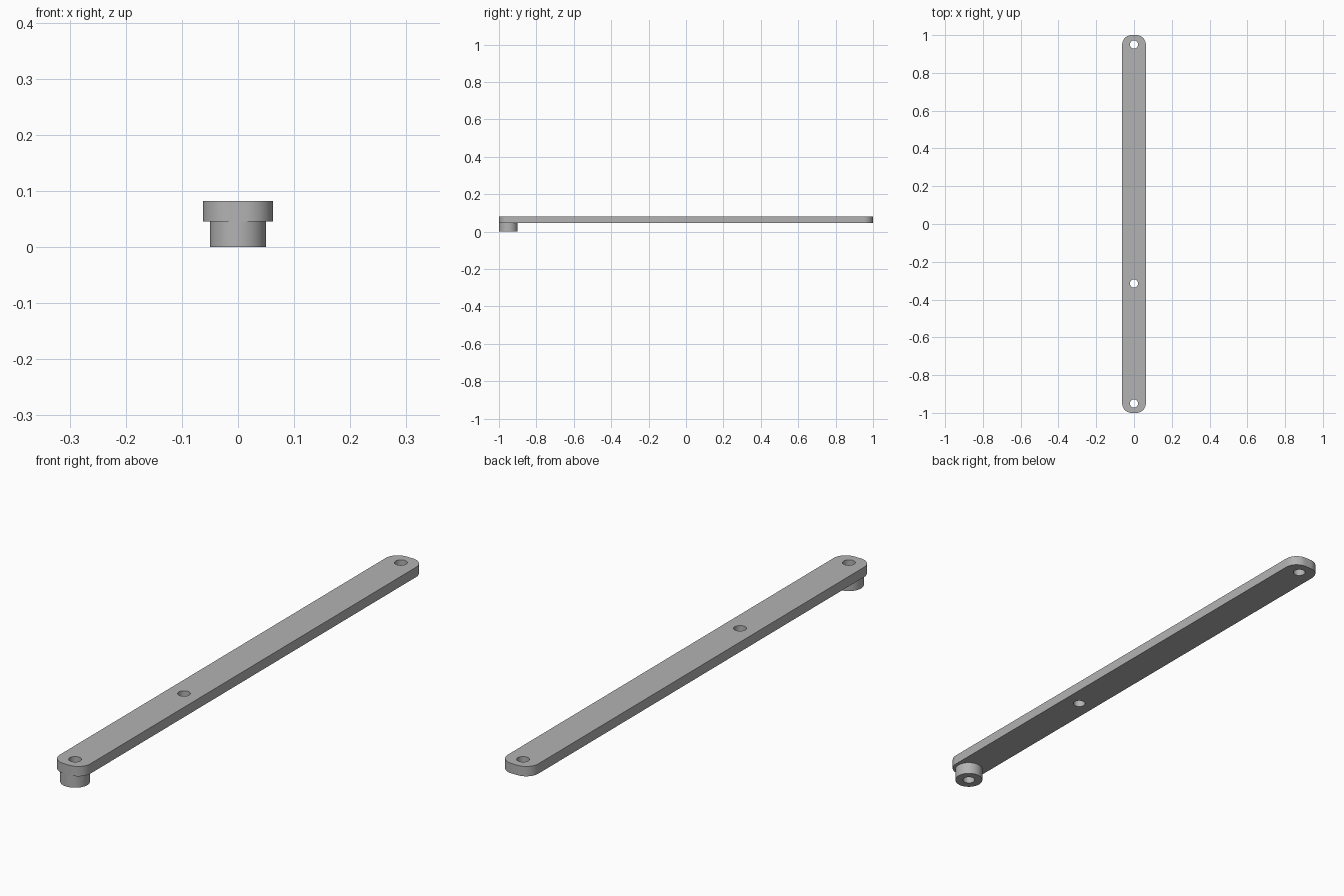
import bpy
import bmesh
from math import cos, sin, pi, radians

cube = bpy.data.objects.get("Cube")
if cube:
    bpy.data.objects.remove(cube, do_unlink=True)

HALF_WIDTH, HALF_LENGTH, CORNER = 0.0625, 1.0, 0.05
BAR_BOTTOM, BAR_TOP = 0.0455, 0.082
HOLE_RADIUS = 0.0215
END = HALF_LENGTH - CORNER
HOLES = (-END, -0.315, END)

grey = bpy.data.materials.new("plain grey")
grey.use_nodes = True
colour = (0.45, 0.45, 0.45, 1)
grey.diffuse_color = colour
grey.node_tree.nodes["Principled BSDF"].inputs["Base Color"].default_value = colour


def prism(name, outline, bottom, top):
    """Extrude a closed outline of (x, y) points between two heights."""
    bm = bmesh.new()
    base = bm.faces.new([bm.verts.new((x, y, bottom)) for x, y in outline])
    side = bmesh.ops.extrude_face_region(bm, geom=[base], use_keep_orig=True)
    verts = [v for v in side["geom"] if isinstance(v, bmesh.types.BMVert)]
    bmesh.ops.translate(bm, verts=verts, vec=(0, 0, top - bottom))
    bmesh.ops.recalc_face_normals(bm, faces=bm.faces)
    mesh = bpy.data.meshes.new(name)
    bm.to_mesh(mesh)
    bm.free()
    mesh.materials.append(grey)
    obj = bpy.data.objects.new(name, mesh)
    bpy.context.collection.objects.link(obj)
    return obj


def circle(y, radius, count=48):
    return [(radius * cos(2 * pi * i / count), y + radius * sin(2 * pi * i / count))
            for i in range(count)]


def rounded_bar(steps=12):
    """Long rectangle with four rounded corners."""
    points = []
    cx = HALF_WIDTH - CORNER
    for quarter, (sx, sy) in enumerate(((1, 1), (-1, 1), (-1, -1), (1, -1))):
        for i in range(steps + 1):
            a = (quarter + i / steps) * pi / 2
            points.append((sx * cx + CORNER * cos(a), sy * END + CORNER * sin(a)))
    return points


def drill(obj, y):
    """Cut a round through hole."""
    cutter = prism("hole_cutter", circle(y, HOLE_RADIUS), -0.1, 0.2)
    cutter.hide_render = True
    mod = obj.modifiers.new("hole", 'BOOLEAN')
    mod.operation = 'DIFFERENCE'
    mod.solver = 'EXACT'
    mod.object = cutter
    bpy.context.view_layer.objects.active = obj
    bpy.ops.object.modifier_apply(modifier=mod.name)
    bpy.data.objects.remove(cutter, do_unlink=True)


# Flat bar with three holes
bar = prism("link_bar", rounded_bar(), BAR_BOTTOM, BAR_TOP)
for hole_y in HOLES:
    drill(bar, hole_y)

# Round spacer under the front end, drilled in line with the bar
boss = prism("end_spacer", circle(-END, CORNER), 0, BAR_BOTTOM)
drill(boss, -END)

# Smooth curved walls, crisp rims
bpy.ops.object.select_all(action='DESELECT')
for part in (bar, boss):
    part.select_set(True)
bpy.context.view_layer.objects.active = bar
bpy.ops.object.shade_smooth_by_angle(angle=radians(30))
